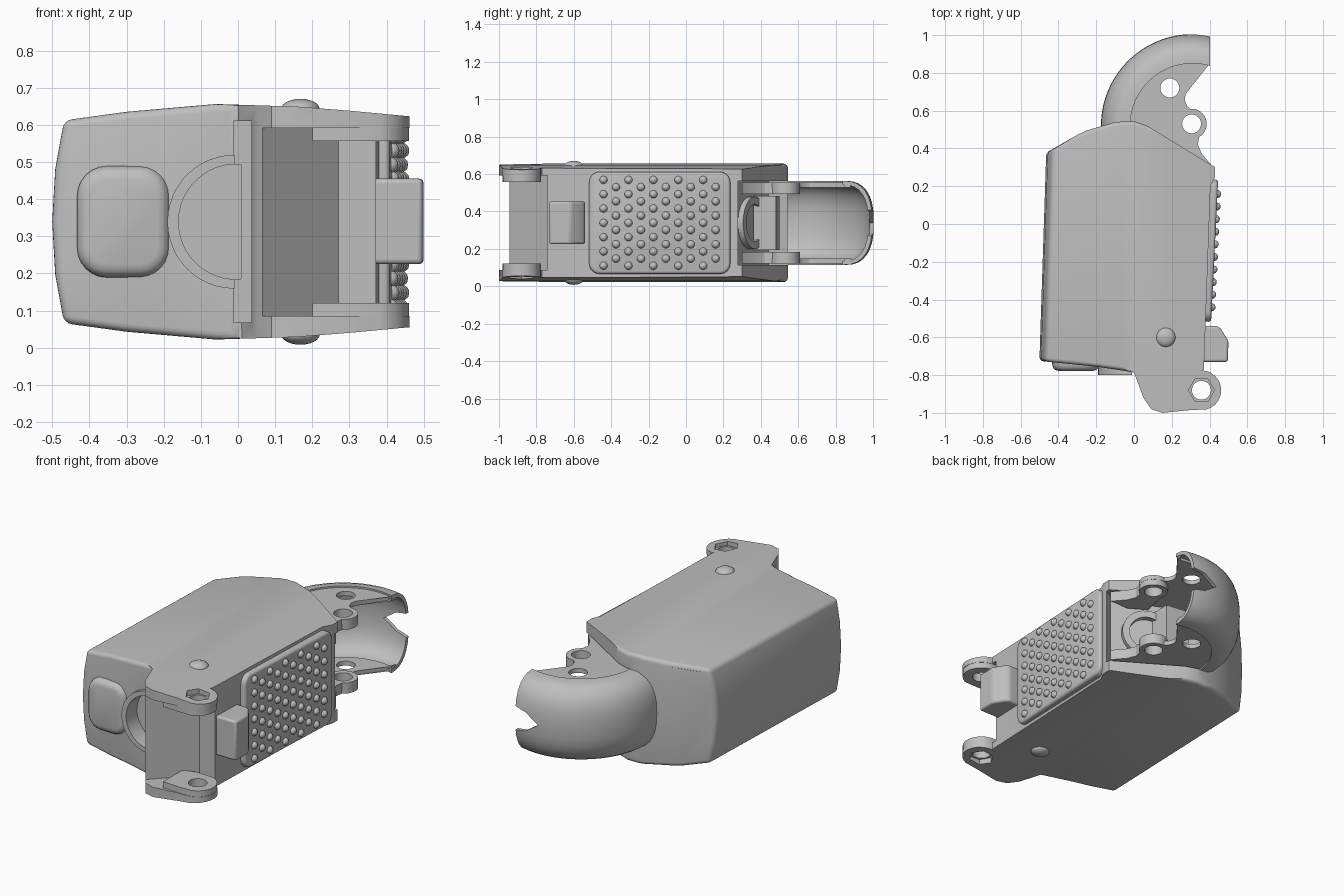
import bpy, bmesh, math
from mathutils import Matrix

cube = bpy.data.objects.get("Cube")
if cube:
    bpy.data.objects.remove(cube, do_unlink=True)

MID = 0.339  # height of the symmetry plane
GREY = (0.52, 0.52, 0.52, 1)
grey = bpy.data.materials.new("matte_grey")
grey.use_nodes = True
grey.diffuse_color = GREY
grey.node_tree.nodes["Principled BSDF"].inputs["Base Color"].default_value = GREY


def finish(name, bm):
    bmesh.ops.recalc_face_normals(bm, faces=bm.faces[:])
    me = bpy.data.meshes.new(name)
    bm.to_mesh(me)
    bm.free()
    me.materials.append(grey)
    ob = bpy.data.objects.new(name, me)
    bpy.context.collection.objects.link(ob)
    return ob


def prism(name, pts, lo, hi, axis="z"):
    """Extrude a flat outline along z, or an x-z outline along y."""
    place = (lambda p, h: (p[0], p[1], h)) if axis == "z" else (lambda p, h: (p[0], h, p[1]))
    bm = bmesh.new()
    a = [bm.verts.new(place(p, lo)) for p in pts]
    b = [bm.verts.new(place(p, hi)) for p in pts]
    bm.faces.new(a)
    bm.faces.new(b[::-1])
    for i in range(len(pts)):
        j = (i + 1) % len(pts)
        bm.faces.new((a[i], a[j], b[j], b[i]))
    return finish(name, bm)


def arc(cx, cy, r, start, end, n):
    angles = [math.radians(start + (end - start) * i / n) for i in range(n + 1)]
    return [(cx + r * math.cos(t), cy + r * math.sin(t)) for t in angles]


def circle(cx, cy, r, n=32):
    return arc(cx, cy, r, 0, 360, n)[:-1]


def boolean(ob, cutter, op="DIFFERENCE"):
    cutter.hide_render = True
    mod = ob.modifiers.new("cut", "BOOLEAN")
    mod.operation, mod.object, mod.solver = op, cutter, "EXACT"
    bpy.context.view_layer.objects.active = ob
    bpy.ops.object.modifier_apply(modifier=mod.name)
    bpy.data.objects.remove(cutter, do_unlink=True)


def rounded_box(name, size, centre, axis, corner, rim, sign):
    """Box with rounded corners around one axis and a soft rim on one end."""
    bm = bmesh.new()
    bmesh.ops.create_cube(bm, size=1)
    bmesh.ops.scale(bm, vec=size, verts=bm.verts)
    along = [e for e in bm.edges
             if abs(e.verts[0].co[axis] - e.verts[1].co[axis]) > size[axis] / 2]
    bmesh.ops.bevel(bm, geom=along, offset=corner, segments=6, profile=0.5, affect="EDGES")
    end = sign * size[axis] / 2
    rims = [e for e in bm.edges if all(abs(v.co[axis] - end) < 1e-4 for v in e.verts)]
    bmesh.ops.bevel(bm, geom=rims, offset=rim, segments=3, profile=0.5, affect="EDGES")
    ob = finish(name, bm)
    ob.location = centre
    return ob


# Main housing: plan outline intersected with the crowned end profile
HX, HY = 0.357, -0.88
plan = [(-0.6, -0.715), (-0.2, -0.755), (0.0, -0.785),
        (0.05, -0.92), (0.09, -0.98), (0.15, -1.0), (0.3, -0.985)]
plan += arc(HX, HY, 0.105, -75, 90, 12)
plan += [(0.37, -0.77), (0.405, 0.2), (0.43, 0.25), (0.43, 0.3), (0.07, 0.52),
         (0.0, 0.545), (-0.1, 0.54), (-0.25, 0.495), (-0.6, 0.335)]
crown = [(-0.5, MID), (-0.492, 0.48), (-0.468, 0.612), (-0.3, 0.635), (-0.06, 0.656),
         (0.16, 0.649), (0.3, 0.638), (0.6, 0.61)]
crown += [(x, 2 * MID - z) for x, z in crown[:0:-1]]
housing = prism("housing", plan, -0.1, 0.8)
boolean(housing, prism("crown_profile", crown, -1.2, 0.8, "y"), "INTERSECT")

# Soften every sharp edge of the closed side, then taper that side to the rear
bm = bmesh.new()
bm.from_mesh(housing.data)
sharp = [e for e in bm.edges if len(e.link_faces) == 2
         and e.calc_face_angle() > math.radians(35)
         and max(v.co.x for v in e.verts) < (0.08 if e.verts[0].co.y > 0 else 0.02)
         and not all(abs(v.co.x) < 0.09 and abs(v.co.z - MID) > 0.4 for v in e.verts)]
bmesh.ops.bevel(bm, geom=sharp, offset=0.03, segments=4, profile=0.5,
                affect="EDGES", clamp_overlap=True)
for v in bm.verts:
    if v.co.x < -0.4:
        v.co.x += 0.036 * (v.co.y + 0.7) / 1.1
bm.to_mesh(housing.data)
bm.free()

# Gap between the front hinge lugs, slot beside it, and pocket at the rear slope
gap = [(0.06, -1.1), (0.06, -0.95), (0.27, -0.74), (0.6, -0.74), (0.6, -1.1)]
boolean(housing, prism("lug_gap", gap, 0.086, 0.592))
slot = [(-0.012, -1.1), (-0.012, -0.75), (0.037, -0.75), (0.037, -1.1)]
boolean(housing, prism("side_slot", slot, 0.068, 0.61))
pocket = [(0.5, 0.32), (0.38, 0.25), (0.0, 0.44), (-0.04, 0.62), (0.5, 0.6)]
boolean(housing, prism("rear_pocket", pocket, 0.114, 0.564))

# Front round collar with its bore, and the raised front panel
collar_outline = arc(-0.01, MID, 0.18, 90, 270, 24)
collar = prism("front_collar", collar_outline, -0.8, -0.72, "y")
for part in (housing, collar):
    boolean(part, prism("front_bore", arc(-0.005, MID, 0.155, 85, 275, 24), -0.86, -0.7, "y"))
rounded_box("front_panel", (0.25, 0.12, 0.3), (-0.308, -0.718, MID), 1, 0.08, 0.035, -1)

# Hinge lugs, mirrored above and below
for side, s in (("upper", 1), ("lower", -1)):
    def span(a, b):
        return sorted((MID + s * a, MID + s * b))
    lug_shape = [(0.2, -0.975), (0.3, -0.98)] + arc(HX, HY, 0.103, -75, 90, 14)
    lug_shape += [(0.27, -0.775), (0.2, -0.8)]
    lug = prism(side + "_hinge_boss", lug_shape, *span(0.218, 0.27))
    for part in (lug, housing):
        boolean(part, prism("pin_hole", circle(HX, HY, 0.05), *span(0.15, 0.4)))
        boolean(part, prism("nut_seat", circle(HX, HY, 0.068, 6), *span(0.268, 0.4)))

    # Flat cheek of the hook with its two holes and thick pivot ear
    cheek_shape = arc(0.31, 0.52, 0.335, 180, 75, 20)
    ear = arc(0.305, 0.53, 0.08, 95, -60, 12)
    foot = [(0.338, 0.42), (0.36, 0.37), (0.42, 0.3), (0.3, 0.3), (0.0, 0.44)]
    cheek_shape += [(0.4, 0.88), (0.275, 0.69), (0.268, 0.66), (0.28, 0.625)] + ear + foot
    cheek = prism(side + "_hook_cheek", cheek_shape, *span(0.19, 0.216))
    ear_shape = arc(0.305, 0.53, 0.079, 200, -60, 20) + foot[:4] + [(0.2, 0.36)]
    boss = prism(side + "_hook_ear", ear_shape, *span(0.155, 0.2))
    for part in (cheek, boss):
        boolean(part, prism("ear_hole", circle(0.305, 0.53, 0.05), *span(0.1, 0.3)))
    boolean(cheek, prism("cheek_hole", circle(0.19, 0.72, 0.05), *span(0.1, 0.3)))

    # Domed pivot cap
    bm = bmesh.new()
    bmesh.ops.create_uvsphere(bm, u_segments=24, v_segments=12, radius=1)
    bmesh.ops.scale(bm, vec=(0.052, 0.052, 0.028), verts=bm.verts)
    cap = finish(side + "_pivot_cap", bm)
    cap.location = (0.168, -0.6, MID + s * 0.303)

# Curved hook shell: hollow rounded section swept around an arc
section = []
for a, b, sweep in ((0.155, 0.225, 1), (0.134, 0.204, -1)):
    for i in range(17):
        t = math.radians(sweep * (-90 + 180 * i / 16))
        c, k = max(math.cos(t), 0), math.sin(t)
        section.append((0.33 + a * c ** 0.8, MID + b * math.copysign(abs(k) ** 0.8, k)))
bm = bmesh.new()
rings = []
for i in range(33):
    t = math.radians(205 - 139 * i / 32)
    rings.append([bm.verts.new((0.31 + r * math.cos(t), 0.52 + r * math.sin(t), z))
                  for r, z in section])
n = len(section)
for p, q in zip(rings, rings[1:]):
    for i in range(n):
        j = (i + 1) % n
        bm.faces.new((p[i], p[j], q[j], q[i]))
for ring in (rings[0], rings[-1]):
    for i in range(n // 2 - 1):
        bm.faces.new((ring[i], ring[i + 1], ring[n - 2 - i], ring[n - 1 - i]))
shell = finish("hook_shell", bm)
boolean(shell, prism("tip_trim", [(0.402, 0.6), (0.8, 0.6), (0.8, 1.2), (0.402, 1.2)], -0.1, 0.8))
notch = [(0.45, 0.26), (0.33, 0.285), (0.25, MID), (0.33, 0.393), (0.45, 0.418)]
boolean(shell, prism("tip_notch", notch, 0.8, 1.2, "y"))

# Ring and cross web inside the rear pocket
ring = prism("pocket_ring", circle(0, 0, 0.14), -0.05, 0.03, "y")
boolean(ring, prism("ring_bore", circle(0, 0, 0.1), -0.02, 0.1, "y"))
ring.location = (0.2, 0.342, MID)
ring.rotation_euler.z = math.radians(-27)
web = [(0.03, 0.41), (0.13, 0.36), (0.17, 0.36), (0.17, 0.48), (0.03, 0.5)]
prism("hook_web", web, 0.195, 0.483)

# Side stop block with softened edges
stop = [(0.3, -0.73), (0.497, -0.73), (0.5, -0.62), (0.46, -0.555), (0.44, -0.54), (0.3, -0.54)]
soft = prism("side_stop", stop, 0.225, 0.455).modifiers.new("soft_edges", "BEVEL")
soft.width, soft.segments = 0.012, 3

# Grip pad with staggered studs
pad_at, pad_turn = (0.402, -0.14, MID), math.radians(-2.8)
pad = rounded_box("grip_pad", (0.05, 0.755, 0.545), pad_at, 0, 0.055, 0.015, 1)
pad.rotation_euler.z = pad_turn
bm = bmesh.new()
for col in range(10):
    count = 7 - col % 2
    for row in range(count):
        y = -0.3 + col * 0.0667
        z = (row - (count - 1) / 2) * 0.0765
        bmesh.ops.create_icosphere(bm, subdivisions=2, radius=0.022,
                                   matrix=Matrix.Translation((0.023, y, z)))
studs = finish("grip_studs", bm)
studs.location = pad_at
studs.rotation_euler.z = pad_turn

# Smooth shading with crisp edges
for ob in bpy.context.scene.objects:
    if ob.type == "MESH":
        bpy.ops.object.select_all(action="DESELECT")
        ob.select_set(True)
        bpy.context.view_layer.objects.active = ob
        bpy.ops.object.shade_smooth_by_angle(angle=math.radians(32))
